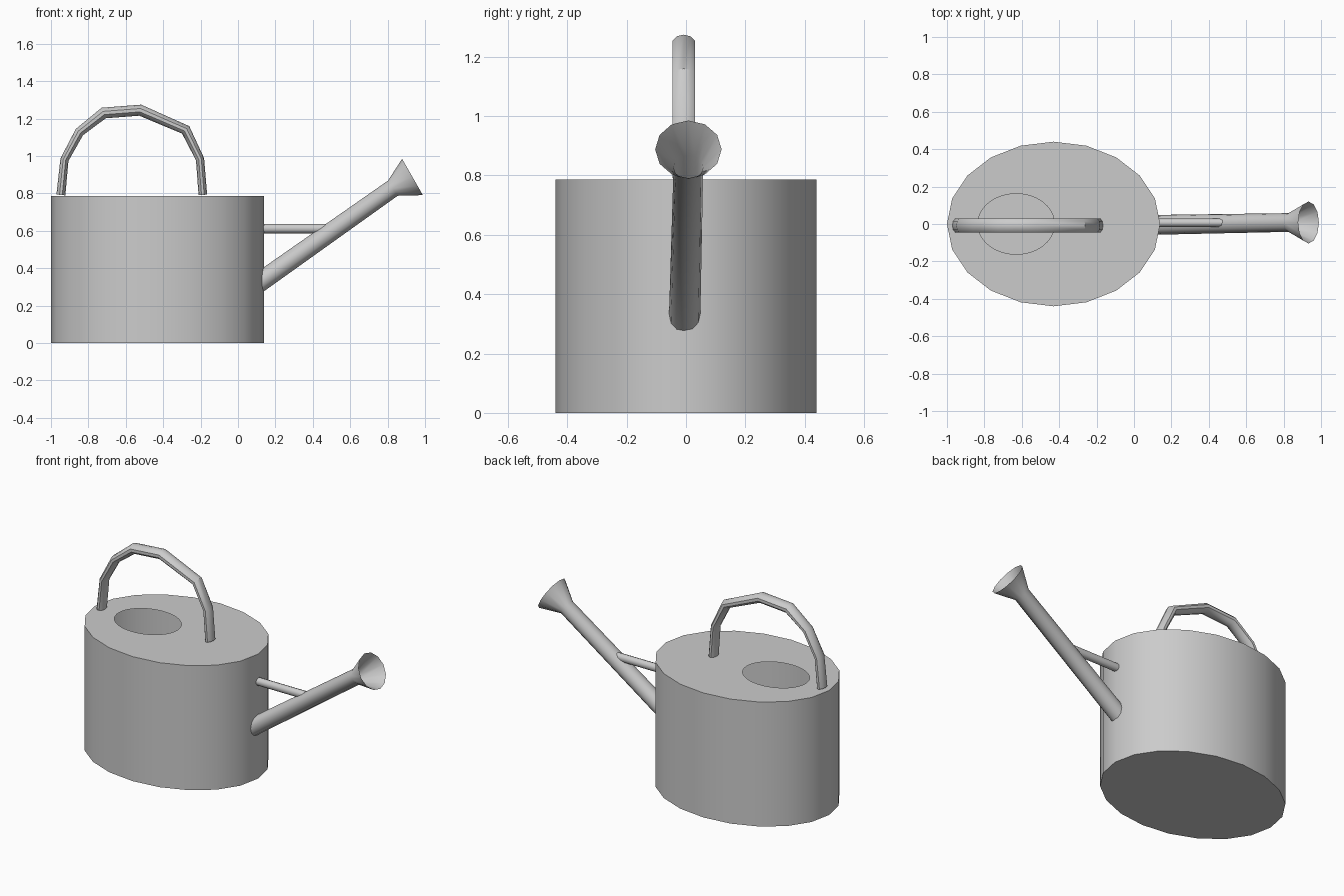
import bpy, bmesh, math
from mathutils import Vector

cube = bpy.data.objects.get("Cube")
if cube:
    bpy.data.objects.remove(cube, do_unlink=True)

# One grey metal for everything
metal = bpy.data.materials.new("grey metal")
metal.use_nodes = True
grey = (0.6, 0.6, 0.6, 1)
metal.diffuse_color = grey
metal.node_tree.nodes["Principled BSDF"].inputs["Base Color"].default_value = grey


def finish(name, bm, angle):
    bmesh.ops.recalc_face_normals(bm, faces=bm.faces[:])
    mesh = bpy.data.meshes.new(name)
    bm.to_mesh(mesh)
    bm.free()
    obj = bpy.data.objects.new(name, mesh)
    bpy.context.collection.objects.link(obj)
    mesh.materials.append(metal)
    bpy.ops.object.select_all(action='DESELECT')
    obj.select_set(True)
    bpy.context.view_layer.objects.active = obj
    bpy.ops.object.shade_smooth_by_angle(angle=math.radians(angle))
    return obj


def ring(bm, centre, u, v, sides):
    turns = [2 * math.pi * i / sides for i in range(sides)]
    return [bm.verts.new(centre + u * math.cos(t) + v * math.sin(t)) for t in turns]


def loop_pairs(verts):
    return list(zip(verts, verts[1:] + verts[:1]))


def skin(bm, lower, upper):
    for (a, b), (c, d) in zip(loop_pairs(lower), loop_pairs(upper)):
        bm.faces.new((a, b, d, c))


def tube(name, path, radii, sides, angle, caps=False):
    """Tube along a path near the xz plane; radii are (in plane, across)."""
    bm = bmesh.new()
    pts = [Vector(p) for p in path]
    rings = []
    for i, p in enumerate(pts):
        before = (p - pts[i - 1]).normalized() if i else None
        after = (pts[i + 1] - p).normalized() if i < len(pts) - 1 else None
        tangent = ((before or after) + (after or before)).normalized()
        miter = 1 / tangent.dot(after or before)
        across = Vector((0, 1, 0))
        side = across.cross(tangent).normalized()
        r_plane, r_across = radii[i]
        rings.append(ring(bm, p, side * r_plane * miter, across * r_across, sides))
    for lower, upper in zip(rings, rings[1:]):
        skin(bm, lower, upper)
    if caps:
        bm.faces.new(rings[0])
        bm.faces.new(rings[-1])
    return finish(name, bm, angle)


# Hollow oval body with a filling hole in its top
HEIGHT = 0.787
bm = bmesh.new()
rx, ry = Vector((0.57, 0, 0)), Vector((0, 0.44, 0))
base = ring(bm, Vector((-0.43, 0, 0)), rx, ry, 20)
rim = ring(bm, Vector((-0.43, 0, HEIGHT)), rx, ry, 20)
skin(bm, base, rim)
bm.faces.new(base)
hole = ring(bm, Vector((-0.63, 0, HEIGHT)), Vector((0.205, 0, 0)), Vector((0, 0.162, 0)), 48)
edges = [bm.edges.new(pair) for pair in loop_pairs(hole)]
edges += [bm.edges.get(pair) for pair in loop_pairs(rim)]
bmesh.ops.triangle_fill(bm, edges=edges, use_beauty=True, use_dissolve=False)
finish("body", bm, 30)

# Arched carrying handle
arch = [(-0.947, 0.792), (-0.928, 0.98), (-0.848, 1.128), (-0.718, 1.23),
        (-0.523, 1.245), (-0.28, 1.14), (-0.203, 0.983), (-0.188, 0.792)]
thickness = [0.024, 0.022, 0.025, 0.029, 0.029, 0.026, 0.022, 0.023]
tube("handle", [(x, -0.008, z) for x, z in arch],
     [(t, 0.04) for t in thickness], 10, 40, caps=True)

# Spout with its open flared rose
tube("spout", [(0.09, -0.005, 0.307), (0.828, 0.008, 0.828), (0.933, 0.008, 0.888)],
     [(0.053, 0.053), (0.048, 0.05), (0.112, 0.112)], 12, 40)

# Brace between body and spout
tube("spout_brace", [(0.11, 0.007, 0.612), (0.5, 0.007, 0.612)],
     [(0.025, 0.023)] * 2, 10, 40, caps=True)
